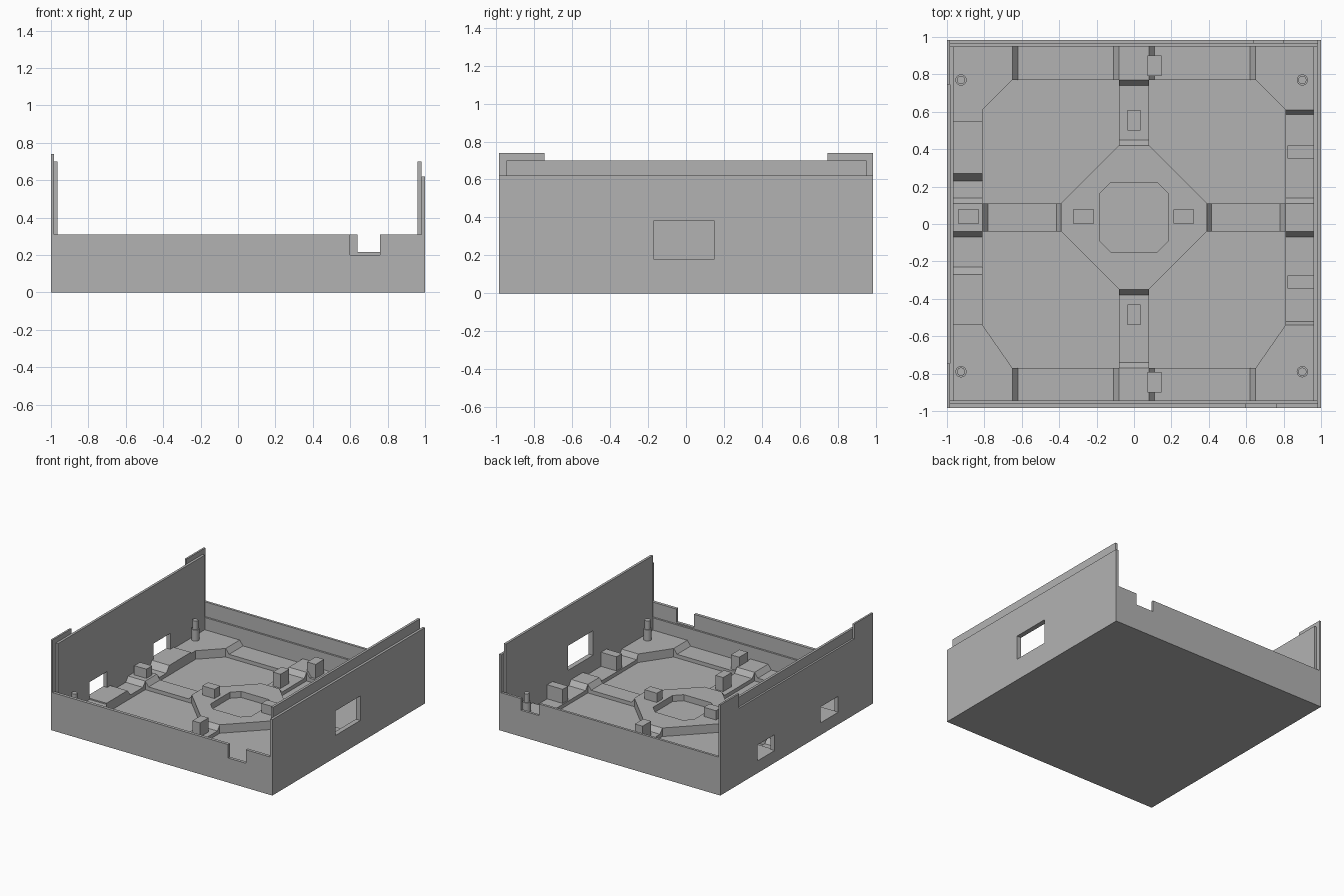
import bpy, bmesh

default_cube = bpy.data.objects.get("Cube")
if default_cube:
    bpy.data.objects.remove(default_cube, do_unlink=True)

grey = bpy.data.materials.new("plain grey")
grey.use_nodes = True
grey.diffuse_color = (0.45, 0.45, 0.45, 1)
grey.node_tree.nodes["Principled BSDF"].inputs["Base Color"].default_value = grey.diffuse_color

# Inner faces of the walls, and the main floor heights
LEFT, RIGHT, FRONT, BACK = -0.965, 0.96, -0.945, 0.95
FLOOR, LOW, HIGH, PLATEAU, BLOCK_TOP = 0.02, 0.05, 0.09, 0.1, 0.165


def place(axis, u, v, w):
    """Map profile coordinates to space; w runs along the axis."""
    return {"x": (w, u, v), "y": (u, w, v), "z": (u, v, w)}[axis]


def finish(name, bm):
    bmesh.ops.recalc_face_normals(bm, faces=bm.faces)
    mesh = bpy.data.meshes.new(name)
    bm.to_mesh(mesh)
    bm.free()
    mesh.materials.append(grey)
    obj = bpy.data.objects.new(name, mesh)
    bpy.context.collection.objects.link(obj)
    return obj


def prism(name, axis, start, end, outline, *holes):
    """Solid with a flat outline, and optional through holes."""
    bm = bmesh.new()
    rings = []
    for w in (start, end):
        edges, layer = [], []
        for loop in (outline, *holes):
            verts = [bm.verts.new(place(axis, u, v, w)) for u, v in loop]
            edges += [bm.edges.new((verts[i - 1], verts[i])) for i in range(len(verts))]
            layer.append(verts)
        bmesh.ops.triangle_fill(bm, edges=edges, use_beauty=True, normal=place(axis, 0, 0, 1))
        rings.append(layer)
    for bottom, top in zip(*rings):
        for i in range(len(bottom)):
            bm.faces.new((bottom[i - 1], bottom[i], top[i], top[i - 1]))
    return finish(name, bm)


def rect(u0, u1, v0, v1):
    return [(u0, v0), (u1, v0), (u1, v1), (u0, v1)]


def strip(name, axis, start, end, profile):
    """Floor strip whose top follows the profile."""
    return prism(name, axis, start, end,
                 [(profile[0][0], FLOOR), *profile, (profile[-1][0], FLOOR)])


def eight_sided(half_x, y0, y1, cut_x, cut_y):
    right = [(half_x - cut_x, y0), (half_x, y0 + cut_y), (half_x, y1 - cut_y), (half_x - cut_x, y1)]
    return right + [(-x, y) for x, y in reversed(right)]


# Base plate
prism("base_plate", "z", 0, FLOOR, rect(LEFT, RIGHT, FRONT, BACK))

# Tall side walls: outer skin, raised inner lip, window openings
port = rect(-0.17, 0.15, 0.18, 0.38)
slots = [rect(0.285, 0.505, PLATEAU, 0.23), rect(-0.535, -0.31, PLATEAU, 0.23)]
tabbed = [(-0.985, 0), (0.985, 0), (0.985, 0.74), (0.745, 0.74),
          (0.745, 0.62), (-0.745, 0.62), (-0.745, 0.74), (-0.985, 0.74)]
lip = rect(FRONT, BACK, 0, 0.7)
prism("left_wall_outer", "x", 0.98, 1, rect(-0.985, 0.985, 0, 0.62), port)
prism("left_wall_lip", "x", RIGHT, 0.98, lip, port)
prism("right_wall_outer", "x", -1, -0.985, tabbed, *slots)
prism("right_wall_lip", "x", -0.985, LEFT, lip, *slots)


# Low front and back walls: notched outer skin with a lower inner ledge
def low_wall(name, outside, middle, inside, notch0, notch1, depth):
    outline = [(-0.985, 0), (0.98, 0), (0.98, 0.31), (notch1, 0.31), (notch1, depth),
               (notch0, depth), (notch0, 0.31), (-0.985, 0.31)]
    prism(name + "_outer", "y", outside, middle, outline)
    prism(name + "_ledge", "y", middle, inside, rect(-0.985, 0.98, 0, 0.19))


low_wall("front_wall", -0.985, -0.96, FRONT, 0.6, 0.76, 0.2)
low_wall("back_wall", 0.985, 0.965, BACK, 0.64, 0.8, 0.215)

# Raised corners with slanted inner edges, each carrying a stepped post
for side, wall, post_x in (("right", LEFT, -0.925), ("left", RIGHT, 0.9)):
    sign = 1 if wall > 0 else -1
    for end, edge, inner, low, post_y in (("back", BACK, 0.77, 0.61, 0.77),
                                          ("front", FRONT, -0.77, -0.54, -0.79)):
        prism(f"{end}_{side}_corner", "z", FLOOR, HIGH,
              [(wall, edge), (sign * 0.65, edge), (sign * 0.65, inner),
               (sign * 0.81, low), (wall, low)])
        for part, radius, z0, z1 in (("post", 0.03, HIGH, 0.18), ("post_tip", 0.022, 0.18, 0.25)):
            bm = bmesh.new()
            bmesh.ops.create_cone(bm, cap_ends=True, segments=24, radius1=radius,
                                  radius2=radius, depth=z1 - z0)
            bmesh.ops.translate(bm, verts=bm.verts, vec=(post_x, post_y, (z0 + z1) / 2))
            obj = finish(f"{end}_{side}_{part}", bm)
            bpy.context.view_layer.objects.active = obj
            obj.select_set(True)
            bpy.ops.object.shade_smooth_by_angle()
            obj.select_set(False)

# Border strips with ramped pockets
half = [(0.08, HIGH), (0.11, LOW), (0.62, LOW), (0.65, HIGH)]
wide = [(-x, z) for x, z in reversed(half)] + half
strip("back_strip", "y", 0.77, BACK, wide)
strip("front_strip", "y", FRONT, -0.77, wide)
middle = [(-0.07, LOW), (-0.04, HIGH), (0.11, HIGH), (0.14, LOW)]
strip("left_strip", "x", 0.81, RIGHT,
      [(-0.54, HIGH), (-0.52, LOW), *middle, (0.585, LOW), (0.61, HIGH)])
strip("right_strip", "x", LEFT, -0.81,
      [(-0.54, PLATEAU), (-0.27, PLATEAU), (-0.23, LOW), *middle, (0.23, LOW),
       (0.27, PLATEAU), (0.55, PLATEAU), (0.55, HIGH), (0.61, HIGH)])


# Sunken arms joining the border to the centre, ramped at both ends
def arm(name, axis, start, end, u0, u1):
    strip(name, axis, start, end,
          [(u0, HIGH), (u0 + 0.03, LOW), (u1 - 0.03, LOW), (u1, HIGH)])


arm("back_arm", "x", -0.08, 0.08, 0.42, 0.77)
arm("front_arm", "x", -0.08, 0.08, -0.77, -0.35)
arm("left_arm", "y", -0.04, 0.11, 0.385, 0.81)
arm("right_arm", "y", -0.04, 0.11, -0.81, -0.385)

# Raised centre with a sunken eight-sided well
well = eight_sided(0.185, -0.15, 0.22, 0.06, 0.06)
prism("centre_platform", "z", FLOOR, HIGH, eight_sided(0.39, -0.35, 0.42, 0.31, 0.31), well)
prism("well_floor", "z", FLOOR, 0.04, well)

# Upright blocks
for name, x, y, half_x, half_y, base in (
        ("back_arm_block", 0, 0.555, 0.035, 0.055, LOW),
        ("front_arm_block", 0, -0.485, 0.035, 0.055, LOW),
        ("centre_left_block", 0.265, 0.04, 0.055, 0.037, HIGH),
        ("centre_right_block", -0.27, 0.04, 0.055, 0.037, HIGH),
        ("right_block", -0.885, 0.04, 0.055, 0.037, HIGH),
        ("back_block", 0.11, 0.845, 0.038, 0.055, LOW),
        ("front_block", 0.11, -0.845, 0.038, 0.055, LOW),
        ("left_back_block", 0.89, 0.385, 0.07, 0.035, LOW),
        ("left_front_block", 0.89, -0.31, 0.07, 0.035, LOW)):
    prism(name, "z", base, BLOCK_TOP, rect(x - half_x, x + half_x, y - half_y, y + half_y))
